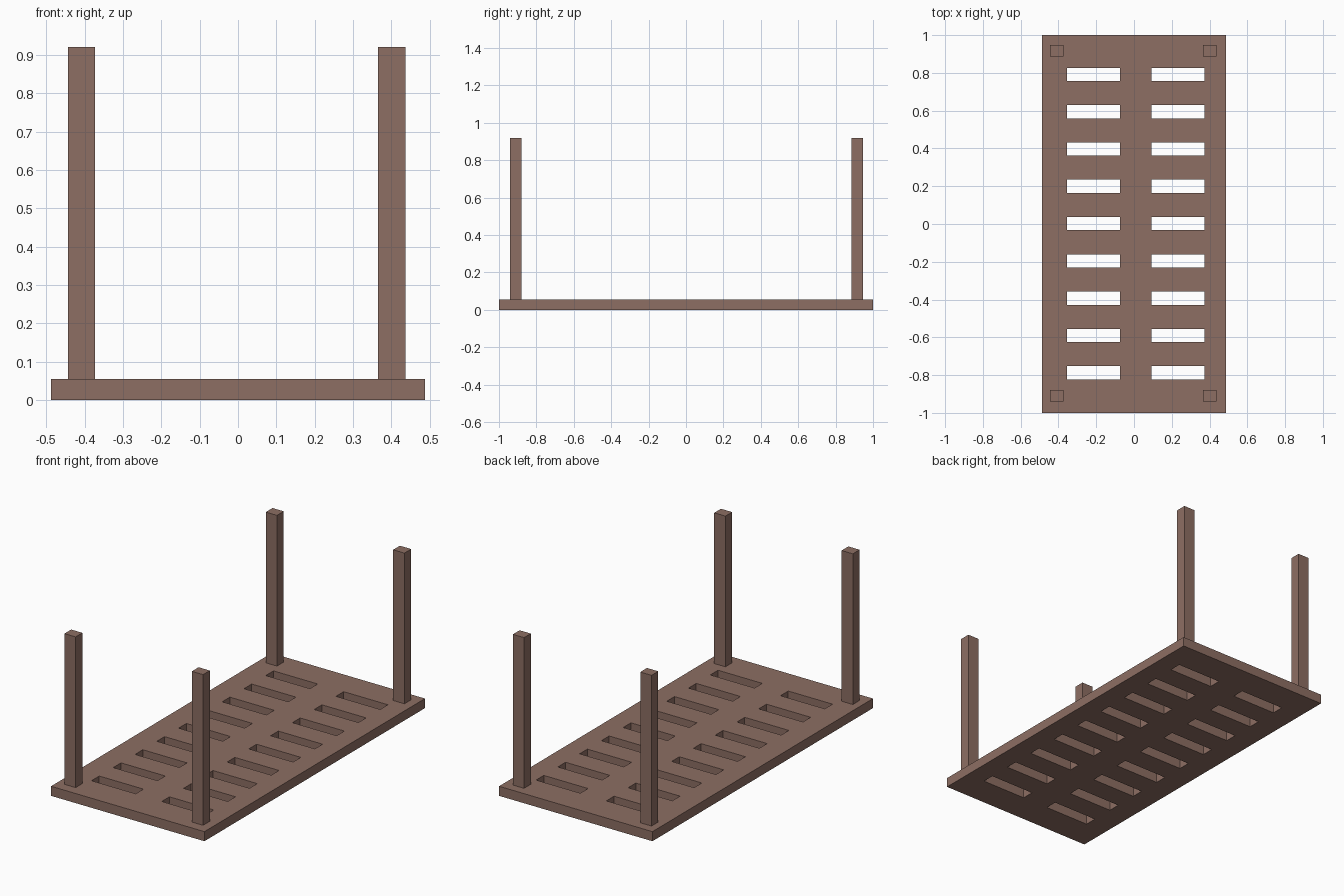
import bpy
import bmesh

if "Cube" in bpy.data.objects:
    bpy.data.objects.remove(bpy.data.objects["Cube"])

wood = bpy.data.materials.new("brown wood")
wood.diffuse_color = (0.266, 0.156, 0.125, 1)
wood.use_nodes = True
wood.node_tree.nodes["Principled BSDF"].inputs["Base Color"].default_value = wood.diffuse_color

THICK = 0.055
TOP = 0.92


def add_object(name, bm):
    bmesh.ops.recalc_face_normals(bm, faces=bm.faces)
    mesh = bpy.data.meshes.new(name)
    bm.to_mesh(mesh)
    bm.free()
    mesh.materials.append(wood)
    obj = bpy.data.objects.new(name, mesh)
    bpy.context.collection.objects.link(obj)
    return obj


# Slotted panel: a grid of cells with the slot cells left out, then extruded
xs = [-0.487, -0.354, -0.073, 0.092, 0.373, 0.487]
ys = [-1.0]
for i in range(9):
    centre = -0.788 + i * 0.1975
    ys += [centre - 0.035, centre + 0.035]
ys.append(1.0)

bm = bmesh.new()
grid = [[bm.verts.new((x, y, 0)) for y in ys] for x in xs]
for i in range(len(xs) - 1):
    for j in range(len(ys) - 1):
        if i % 2 == 1 and j % 2 == 1:
            continue  # slot
        bm.faces.new((grid[i][j], grid[i + 1][j], grid[i + 1][j + 1], grid[i][j + 1]))
result = bmesh.ops.extrude_face_region(bm, geom=bm.faces[:], use_keep_orig=True)
top_verts = [g for g in result["geom"] if isinstance(g, bmesh.types.BMVert)]
bmesh.ops.translate(bm, verts=top_verts, vec=(0, 0, THICK))
add_object("slotted_panel", bm)

# Corner posts
for side, x in (("left", -0.408), ("right", 0.401)):
    for end, y in (("front", -0.910), ("back", 0.916)):
        bm = bmesh.new()
        bmesh.ops.create_cube(bm, size=1)
        bmesh.ops.scale(bm, verts=bm.verts, vec=(0.071, 0.061, TOP - THICK))
        post = add_object(f"{end}_{side}_post", bm)
        post.location = (x, y, (TOP + THICK) / 2)
